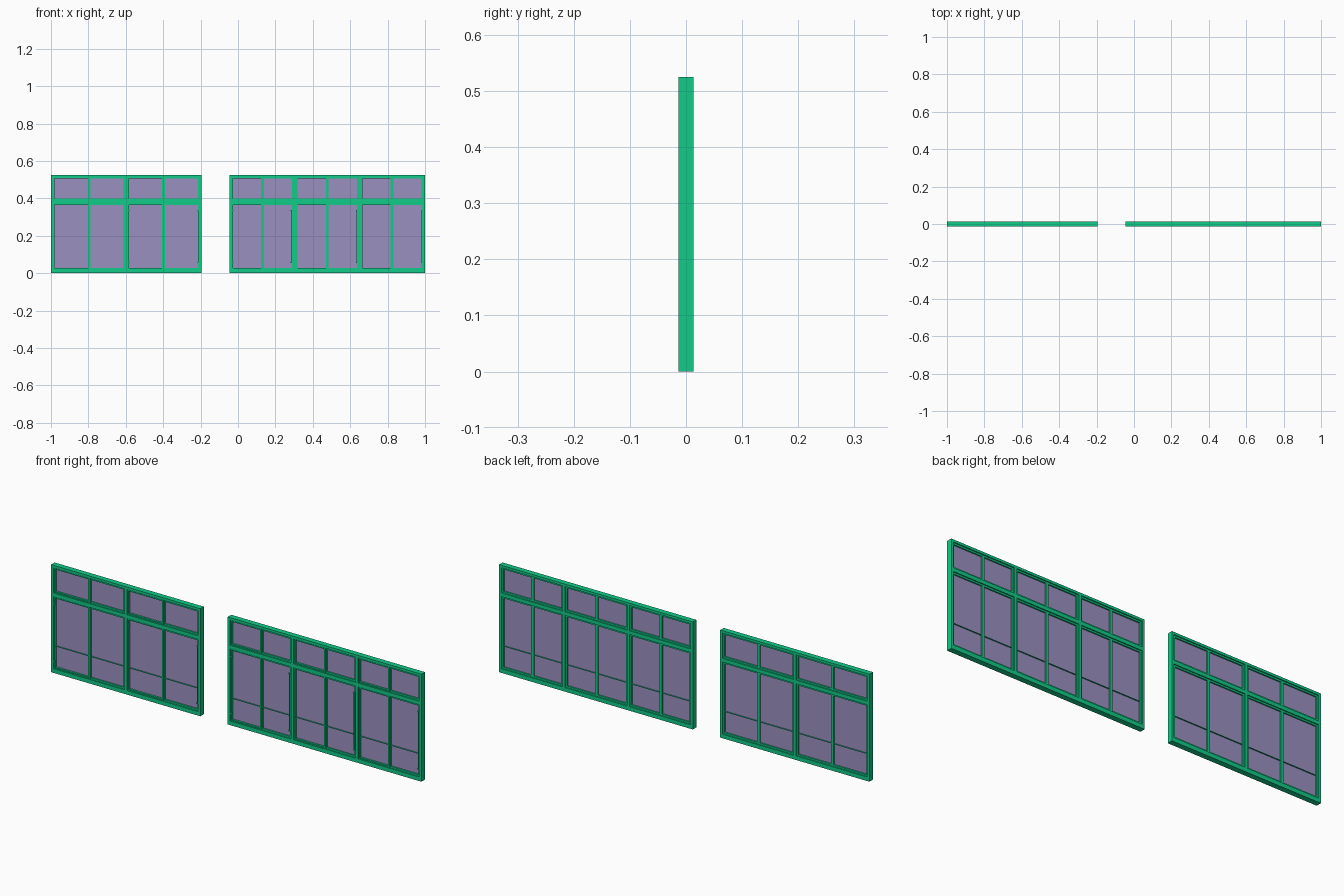
import bpy, bmesh
from mathutils import Vector

if "Cube" in bpy.data.objects:
    bpy.data.objects.remove(bpy.data.objects["Cube"])


def material(name, rgb):
    m = bpy.data.materials.new(name)
    m.diffuse_color = (*rgb, 1)
    m.use_nodes = True
    m.node_tree.nodes["Principled BSDF"].inputs["Base Color"].default_value = m.diffuse_color
    return m


GREEN = material("green_frame", (0.006, 0.60, 0.25))
GLASS = material("tinted_glass", (0.33, 0.28, 0.53))
H = 0.525          # overall height
D = 0.0135         # half depth of the frame
BEAD = 0.0085      # half depth of the stepped inner beads
CORE_LO, CORE_HI = 0.372, 0.390   # transom core


def make(name, boxes, mat):
    """One object from boxes given as (x0, x1, y0, y1, z0, z1)."""
    bm = bmesh.new()
    for x0, x1, y0, y1, z0, z1 in boxes:
        vs = bmesh.ops.create_cube(bm, size=1)["verts"]
        for v in vs:
            v.co = Vector(((x0 + x1) / 2 + v.co.x * (x1 - x0),
                           (y0 + y1) / 2 + v.co.y * (y1 - y0),
                           (z0 + z1) / 2 + v.co.z * (z1 - z0)))
    me = bpy.data.meshes.new(name)
    bm.to_mesh(me)
    bm.free()
    me.materials.append(mat)
    ob = bpy.data.objects.new(name, me)
    bpy.context.collection.objects.link(ob)
    return ob


def ring(x0, x1, z0, z1, w, y0, y1):
    """Four bars around a rectangle."""
    return [(x0, x0 + w, y0, y1, z0, z1), (x1 - w, x1, y0, y1, z0, z1),
            (x0 + w, x1 - w, y0, y1, z0, z0 + w),
            (x0 + w, x1 - w, y0, y1, z1 - w, z1)]


def window(tag, x0, x1, bays, handles):
    step = (x1 - x0) / bays
    f = 0.012
    # outer frame, full depth
    frame = [(x0, x0 + f, -D, D, 0, H), (x1 - f, x1, -D, D, 0, H),
             (x0 + f, x1 - f, -D, D, 0, 0.02),
             (x0 + f, x1 - f, -D, D, H - f, H)]
    make(tag + "_outer_frame", frame, GREEN)

    # main mullions between bays and the transom
    m = 0.007
    posts = [x0 + i * step for i in range(1, bays)]
    make(tag + "_main_mullions",
         [(x - m, x + m, -D, D, 0.02, H - f) for x in posts], GREEN)
    edges = [x0 + f - m] + posts + [x1 - f + m]
    make(tag + "_transom",
         [(a + m, b - m, -D, D, CORE_LO, CORE_HI)
          for a, b in zip(edges, edges[1:])], GREEN)

    beads, bars, sashes, glass, rails = [], [], [], [], []
    for a, b in zip(edges, edges[1:]):
        a, b = a + m, b - m
        mid = (a + b) / 2
        for z0, z1 in ((0.02, CORE_LO), (CORE_HI, H - f)):
            # stepped bead, slim middle bar, sash trim and panes
            beads += ring(a, b, z0, z1, 0.008, -BEAD, BEAD)
            bars.append((mid - m, mid + m, -BEAD, BEAD, z0 + 0.008, z1 - 0.008))
            sashes += ring(a + 0.002, mid + 0.004, z0 + 0.002, z1 - 0.002,
                           0.005, -0.0115, -BEAD)
            glass += [(a + 0.008, mid - m, -0.002, 0.002, z0 + 0.008, z1 - 0.008),
                      (mid + m, b - 0.008, -0.002, 0.002, z0 + 0.008, z1 - 0.008)]
        # thin flat glazing bar low in the tall panes
        for c, d in ((a + 0.008, mid - m), (mid + m, b - 0.008)):
            rails.append((c, d, -0.0075, 0.0075, 0.1285, 0.1305))
    make(tag + "_glazing_beads", beads, GREEN)
    make(tag + "_middle_bars", bars, GREEN)
    make(tag + "_sash_trim", sashes, GREEN)
    make(tag + "_low_glazing_bars", rails, GREEN)
    make(tag + "_panes", glass, GLASS)

    # slim vertical pull strips with end brackets
    pulls = []
    for x in handles:
        pulls.append((x - 0.002, x + 0.002, -0.0132, -0.0095, 0.055, 0.337))
        for z in (0.055, 0.333):
            pulls.append((x - 0.005, x + 0.005, -0.0125, -0.005, z, z + 0.004))
    make(tag + "_pull_strips", pulls, GREEN)


window("left_window", -1.0, -0.194, 2, (-0.983, -0.584, -0.211))
window("right_window", -0.046, 1.0, 3, (-0.029, 0.286, 0.636, 0.983))
